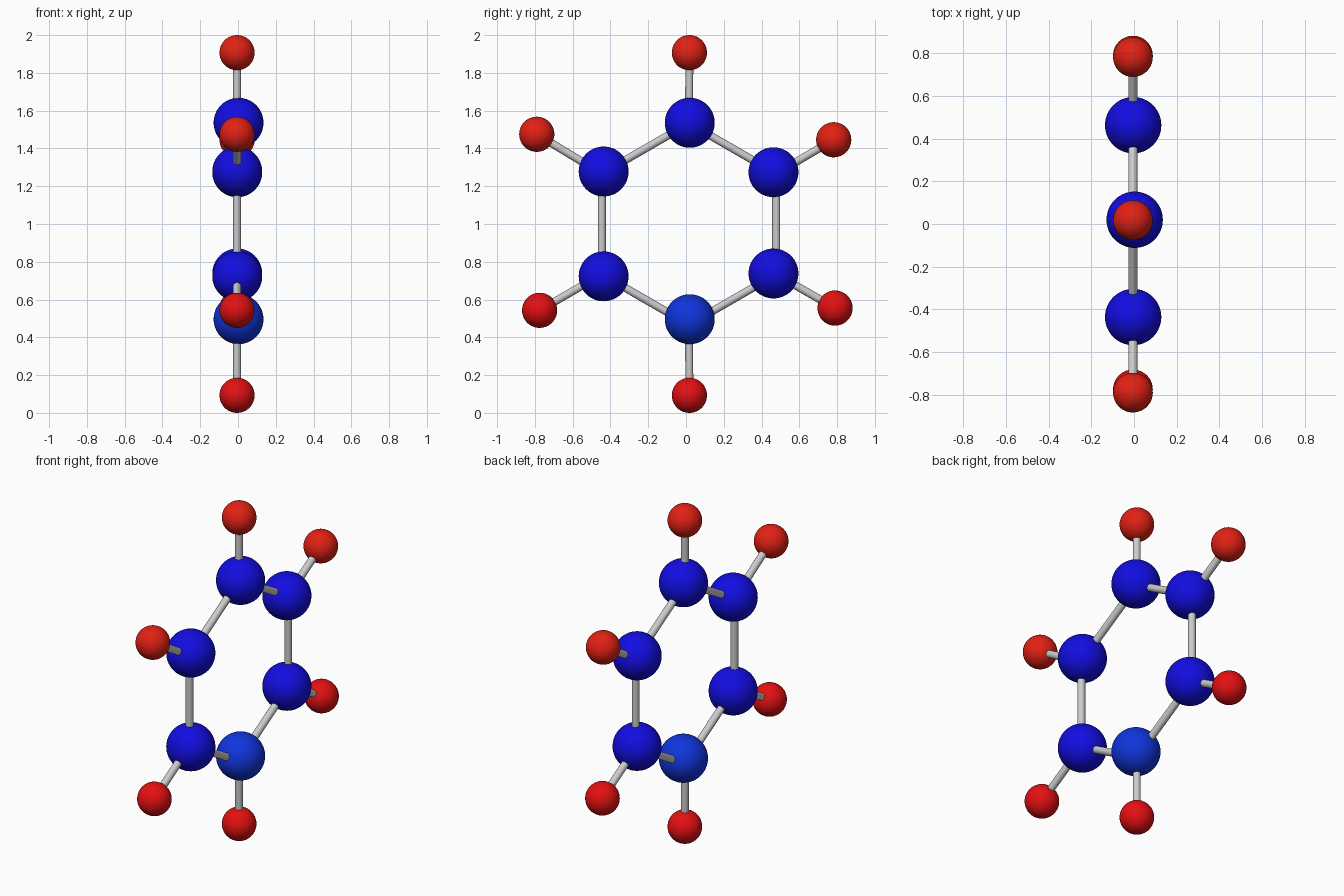
import bpy
from math import cos, sin, radians
from mathutils import Vector

if "Cube" in bpy.data.objects:
    bpy.data.objects.remove(bpy.data.objects["Cube"])


def material(name, rgb):
    m = bpy.data.materials.new(name)
    m.diffuse_color = (*rgb, 1)
    m.use_nodes = True
    m.node_tree.nodes["Principled BSDF"].inputs["Base Color"].default_value = m.diffuse_color
    return m


BLUE = material("blue", (0.006, 0.004, 0.75))
LIGHT_BLUE = material("light_blue", (0.005, 0.035, 0.72))
RED = material("red", (0.78, 0.005, 0.006))
ORANGE_RED = material("orange_red", (0.76, 0.015, 0.007))


def atom(name, loc, radius, mat):
    bpy.ops.mesh.primitive_uv_sphere_add(segments=64, ring_count=32, radius=radius, location=loc)
    ob = bpy.context.object
    ob.name = name
    ob.data.materials.append(mat)


def bond(name, a, b, radius=0.021):
    a, b = Vector(a), Vector(b)
    d = b - a
    bpy.ops.mesh.primitive_cylinder_add(vertices=32, radius=radius, depth=d.length, location=(a + b) / 2)
    ob = bpy.context.object
    ob.name = name
    ob.rotation_euler = d.to_track_quat('Z', 'Y').to_euler()
    bpy.ops.object.shade_smooth_by_angle(angle=radians(40))


# Atom centres (x, y, z), starting at the top and going towards +y
ring = [(0.003, 0.02, 1.536), (-0.004, 0.463, 1.274), (-0.004, 0.463, 0.738),
        (0.003, 0.02, 0.496), (-0.004, -0.436, 0.723), (-0.004, -0.436, 1.278)]
outer = [(-0.005, 0.018, 1.907), (-0.005, 0.782, 1.446), (-0.005, 0.789, 0.555),
         (-0.005, 0.018, 0.093), (-0.005, -0.775, 0.543), (-0.005, -0.79, 1.475)]

# Regular hexagon followed by the bonds
corners = [(-0.005, 0.016 + 0.533 * sin(radians(60 * i)), 1.0 + 0.533 * cos(radians(60 * i)))
           for i in range(6)]

for i in range(6):
    atom(f"ring_atom_{i}", ring[i], 0.132, LIGHT_BLUE if i == 3 else BLUE)
    atom(f"outer_atom_{i}", outer[i], 0.093, RED if i in (2, 3, 4) else ORANGE_RED)
    bond(f"ring_bond_{i}", corners[i], corners[(i + 1) % 6])
    bond(f"outer_bond_{i}", corners[i], outer[i])
